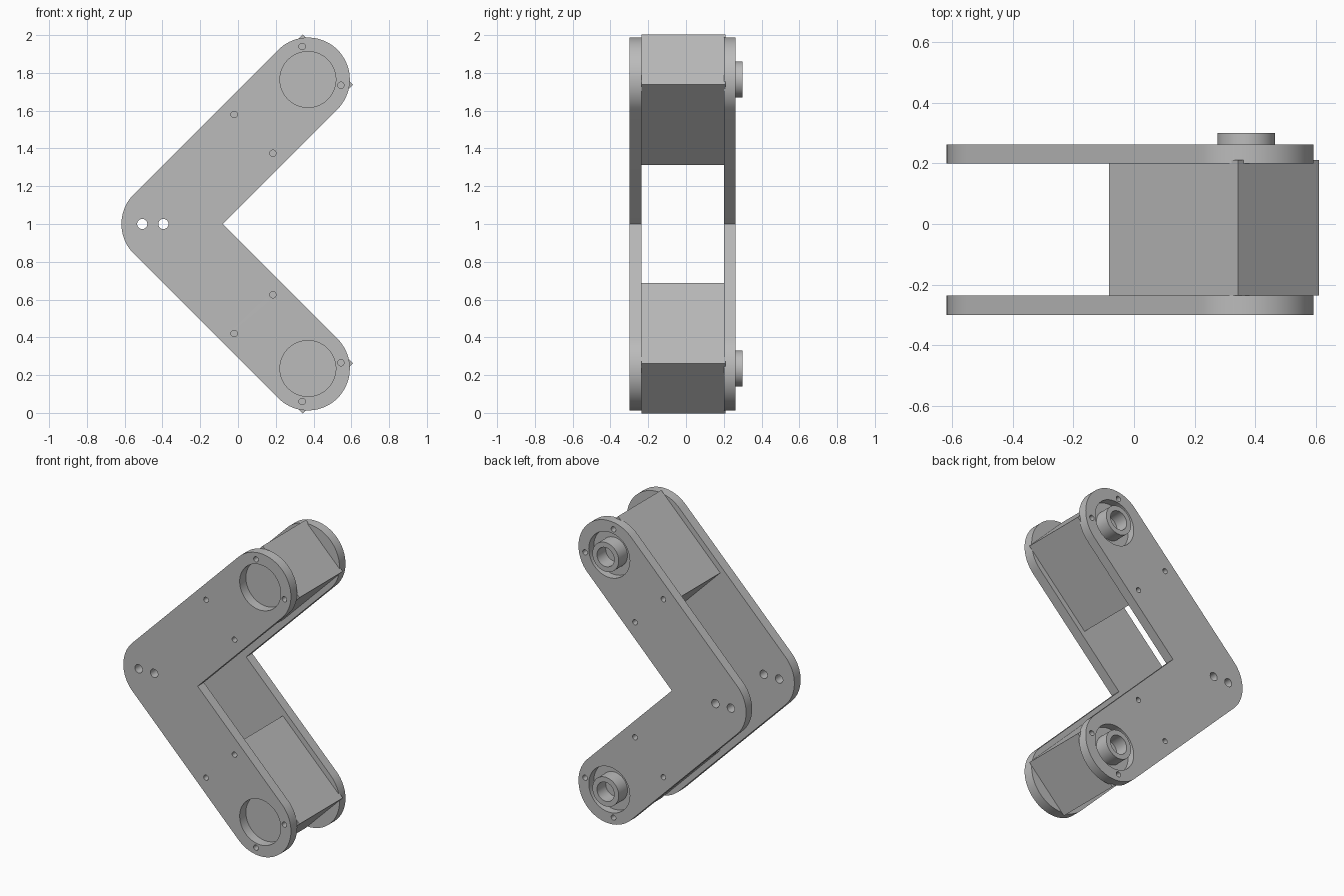
import bpy, bmesh
from math import pi, sin, cos, radians
from mathutils import Matrix, Vector

if "Cube" in bpy.data.objects:
    bpy.data.objects.remove(bpy.data.objects["Cube"])

grey = bpy.data.materials.new("plain grey")
grey.use_nodes = True
colour = (0.5, 0.5, 0.5, 1)
grey.diffuse_color = colour
grey.node_tree.nodes["Principled BSDF"].inputs["Base Color"].default_value = colour

R = 0.222                       # half width of an arm
ELBOW = Vector((-0.395, 1.0))   # pivot of the bend, in x and z
REACH = 0.765                   # x and z distance from elbow to arm end
SIDES = {"upper": 1, "lower": -1}


def arc(centre, r, start, end, n):
    """Points along an arc, angles in degrees."""
    steps = [radians(start + (end - start) * i / n) for i in range(n + 1)]
    return [(centre[0] + r * cos(a), centre[1] + r * sin(a)) for a in steps]


def circle(centre, r, n=48):
    return arc(centre, r, 0, 360, n)[:-1]


def arm_point(side, u, v):
    """Point at u along and v across an arm, measured from its end pivot."""
    k = 0.5 ** 0.5
    return (ELBOW.x + REACH + (u - v) * k, ELBOW.y + side * (REACH + (u + v) * k))


def flat_part(name, loops, y0, y1):
    """Extrude outlines with holes from y0 to y1."""
    curve = bpy.data.curves.new(name, "CURVE")
    curve.dimensions = "2D"
    curve.fill_mode = "BOTH"
    curve.extrude = (y1 - y0) / 2
    for loop in loops:
        spline = curve.splines.new("POLY")
        spline.points.add(len(loop) - 1)
        for p, (x, z) in zip(spline.points, loop):
            p.co = (x, z, 0, 1)
        spline.use_cyclic_u = True
    temp = bpy.data.objects.new(name + "_outline", curve)
    bpy.context.collection.objects.link(temp)
    graph = bpy.context.evaluated_depsgraph_get()
    mesh = bpy.data.meshes.new_from_object(temp.evaluated_get(graph))
    bpy.data.objects.remove(temp)
    mesh.name = name
    mesh.transform(Matrix.Translation((0, (y0 + y1) / 2, 0)) @ Matrix.Rotation(pi / 2, 4, "X"))
    bm = bmesh.new()
    bm.from_mesh(mesh)
    bmesh.ops.remove_doubles(bm, verts=bm.verts, dist=0.0001)
    bmesh.ops.recalc_face_normals(bm, faces=bm.faces)
    bm.to_mesh(mesh)
    bm.free()
    mesh.materials.clear()
    mesh.materials.append(grey)
    obj = bpy.data.objects.new(name, mesh)
    bpy.context.collection.objects.link(obj)
    bpy.ops.object.select_all(action="DESELECT")
    obj.select_set(True)
    bpy.context.view_layer.objects.active = obj
    bpy.ops.object.shade_smooth_by_angle(angle=radians(30))
    return obj


# V-shaped plate outline: round ends, round elbow, sharp inner corner
ends = {s: arm_point(s, 0, 0) for s in (1, -1)}
outline = (arc(ends[1], R, -45, 135, 40)
           + arc(ELBOW, R, 135, 225, 24)
           + arc(ends[-1], R, 225, 405, 40)
           + [(ELBOW.x + R * 2 ** 0.5, ELBOW.y)])

# Holes: two at the elbow, one large and four screw holes on each arm
holes = [circle((ELBOW.x + dx, ELBOW.y), 0.027, 24) for dx in (-0.112, 0)]
for side in (1, -1):
    holes.append(circle(ends[side], 0.148, 64))
    for u in (0.102, -0.407):
        for v in (-0.145, 0.145):
            holes.append(circle(arm_point(side, u, v), 0.017, 20))

flat_part("front_plate", [outline] + holes, -0.30, -0.235)
flat_part("back_plate", [outline] + holes, 0.20, 0.262)

# Motor blocks between the plates, with hollow shafts at the back
for label, side in SIDES.items():
    corners = [arm_point(side, u, v) for u, v in
               ((0.15, -0.188), (0.15, 0.188), (-0.452, 0.188), (-0.452, -0.188))]
    flat_part(label + "_motor_block", [corners], -0.236, 0.21)
    flat_part(label + "_shaft", [circle(ends[side], 0.095), circle(ends[side], 0.062)],
              0.205, 0.30)
